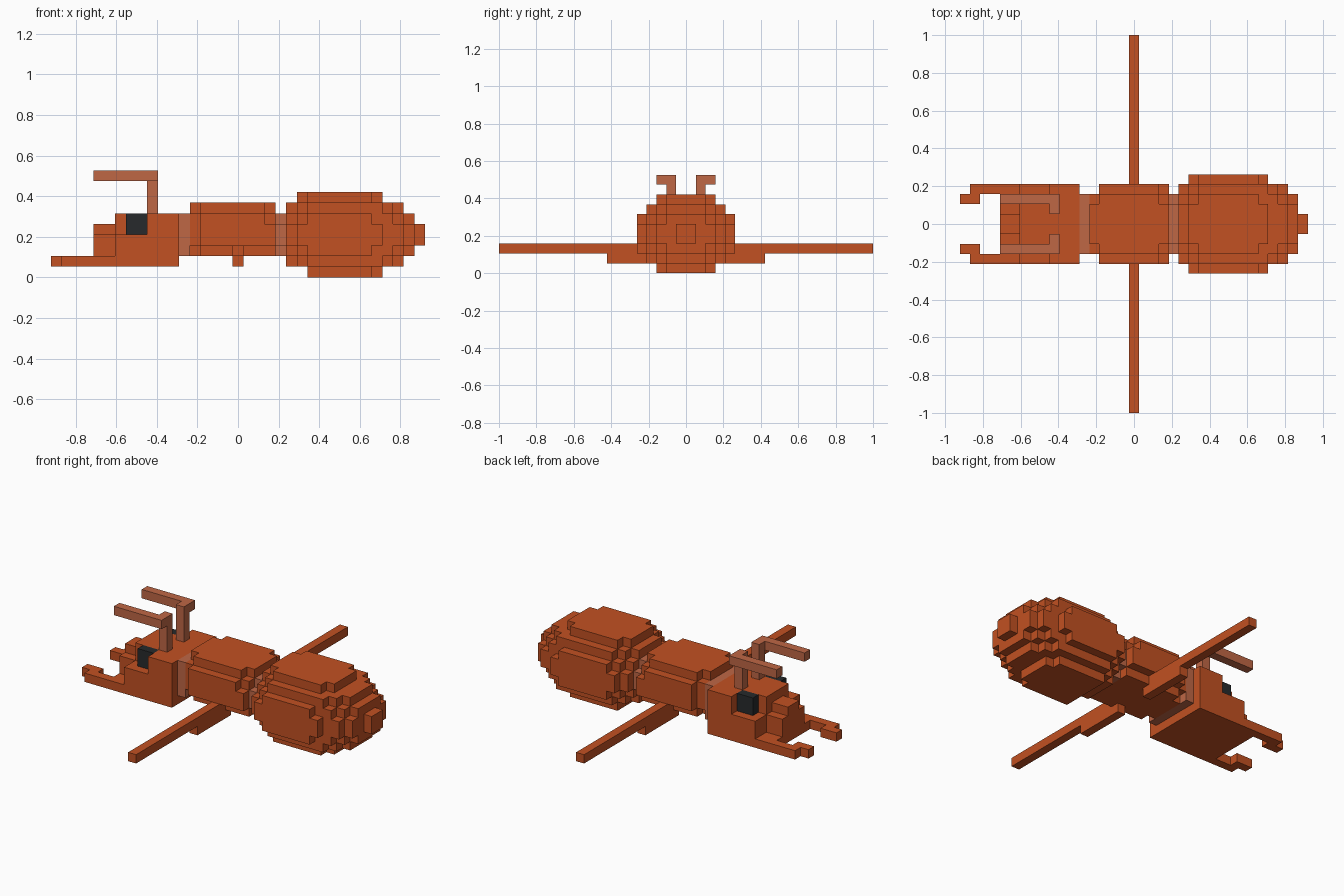
import bpy, bmesh, math
from mathutils import Vector

cube = bpy.data.objects.get("Cube")
if cube:
    bpy.data.objects.remove(cube, do_unlink=True)

U = 2 / 38  # edge length of one block


def material(name, rgb):
    m = bpy.data.materials.new(name)
    m.use_nodes = True
    m.diffuse_color = (*rgb, 1)
    bsdf = m.node_tree.nodes["Principled BSDF"]
    bsdf.inputs["Base Color"].default_value = (*rgb, 1)
    bsdf.inputs["Roughness"].default_value = 0.8
    return m


ORANGE = material("rust_orange", (0.54, 0.082, 0.016))
TAN = material("pale_rust", (0.52, 0.135, 0.06))
DARK = material("eye_black", (0.02, 0.023, 0.025))

DIRS = [Vector(d) for d in ((1, 0, 0), (-1, 0, 0), (0, 1, 0), (0, -1, 0), (0, 0, 1), (0, 0, -1))]


def blocks(name, boxes, mat):
    """Join boxes (x0, x1, y0, y1, z0, z1), in block units, into one clean shell."""
    cells = set()
    for x0, x1, y0, y1, z0, z1 in boxes:
        for i in range(round(x1 - x0)):
            for y in range(y0, y1):
                for z in range(z0, z1):
                    cells.add((x0 + i, y, z))
    bm = bmesh.new()
    verts = {}

    def vert(p):
        key = tuple(round(c, 2) for c in p)
        if key not in verts:
            verts[key] = bm.verts.new(p * U)
        return verts[key]

    # Only the outside faces of the block grid are made
    for cell in sorted(cells):
        mid = Vector(cell) + Vector((0.5, 0.5, 0.5))
        for n in DIRS:
            if tuple(Vector(cell) + n) in cells:
                continue
            a = Vector((n.y, n.z, n.x))
            b = n.cross(a)
            corners = [mid + (n + a * s + b * t) / 2 for s, t in ((-1, -1), (1, -1), (1, 1), (-1, 1))]
            bm.faces.new([vert(c) for c in corners])
    bmesh.ops.dissolve_limit(bm, angle_limit=math.radians(1), verts=bm.verts[:], edges=bm.edges[:])
    mesh = bpy.data.meshes.new(name)
    bm.to_mesh(mesh)
    bm.free()
    mesh.materials.append(mat)
    obj = bpy.data.objects.new(name, mesh)
    bpy.context.collection.objects.link(obj)
    return obj


def slabs(sections):
    """Turn (x0, x1, [(half width, z0, z1), ...]) sections into boxes."""
    return [(x0, x1, -w, w, z0, z1) for x0, x1, steps in sections for w, z0, z1 in steps]


def pair(name, boxes, mat):
    """Build a part on the +y side and its mirror image on the -y side."""
    blocks("left_side_" + name, boxes, mat)
    blocks("right_side_" + name, [(a, b, -d, -c, e, f) for a, b, c, d, e, f in boxes], mat)


# Rounded abdomen with a blunt tail
blocks("abdomen", slabs([
    (4.5, 5.5, [(4, 3, 5), (3, 2, 6), (2, 1, 7)]),
    (5.5, 6.5, [(5, 3, 5), (4, 2, 6), (3, 1, 7), (2, 1, 8)]),
    (6.5, 12.5, [(5, 2, 6), (4, 1, 7), (3, 0, 8)]),
    (12.5, 13.5, [(5, 3, 5), (4, 1, 7), (2, 0, 8)]),
    (13.5, 14.5, [(4, 2, 6), (3, 1, 7)]),
    (14.5, 15.5, [(4, 3, 5), (3, 2, 6), (2, 1, 7)]),
    (15.5, 16.5, [(3, 3, 5), (2, 2, 6)]),
    (16.5, 17.5, [(1, 3, 5)]),
]), ORANGE)

# Thorax
blocks("thorax", slabs([
    (-4.5, -3.5, [(3, 3, 6), (2, 2, 7)]),
    (-3.5, 2.5, [(4, 3, 6), (3, 2, 7)]),
    (2.5, 3.5, [(4, 3, 5), (3, 2, 6), (2, 2, 7)]),
]), ORANGE)

# Pale joints between the body sections
blocks("waist", slabs([(3.5, 4.5, [(3, 3, 5), (2, 2, 6)])]), TAN)
blocks("neck", slabs([(-5.5, -4.5, [(3, 2, 6)])]), TAN)

# Head with stepped snout
blocks("head", slabs([
    (-8.5, -5.5, [(4, 1, 6)]),
    (-11.5, -8.5, [(4, 1, 4), (2, 4, 6)]),
    (-13.5, -11.5, [(3, 1, 2), (2, 1, 4), (1, 4, 5)]),
]), ORANGE)

# Paired parts: jaws, eyes, feelers, legs
pair("jaw", [(-16.5, -11.5, 3, 4, 1, 2), (-17.5, -15.5, 2, 3, 1, 2)], ORANGE)
pair("eye", [(-10.5, -8.5, 2, 3, 4, 6)], DARK)
pair("feeler", [(-8.5, -7.5, 1, 2, 6, 10), (-13.5, -7.5, 2, 3, 9, 10)], TAN)
pair("leg", [(-0.5, 0.5, 3, 19, 2, 3), (-0.5, 0.5, 2, 8, 1, 2)], ORANGE)
